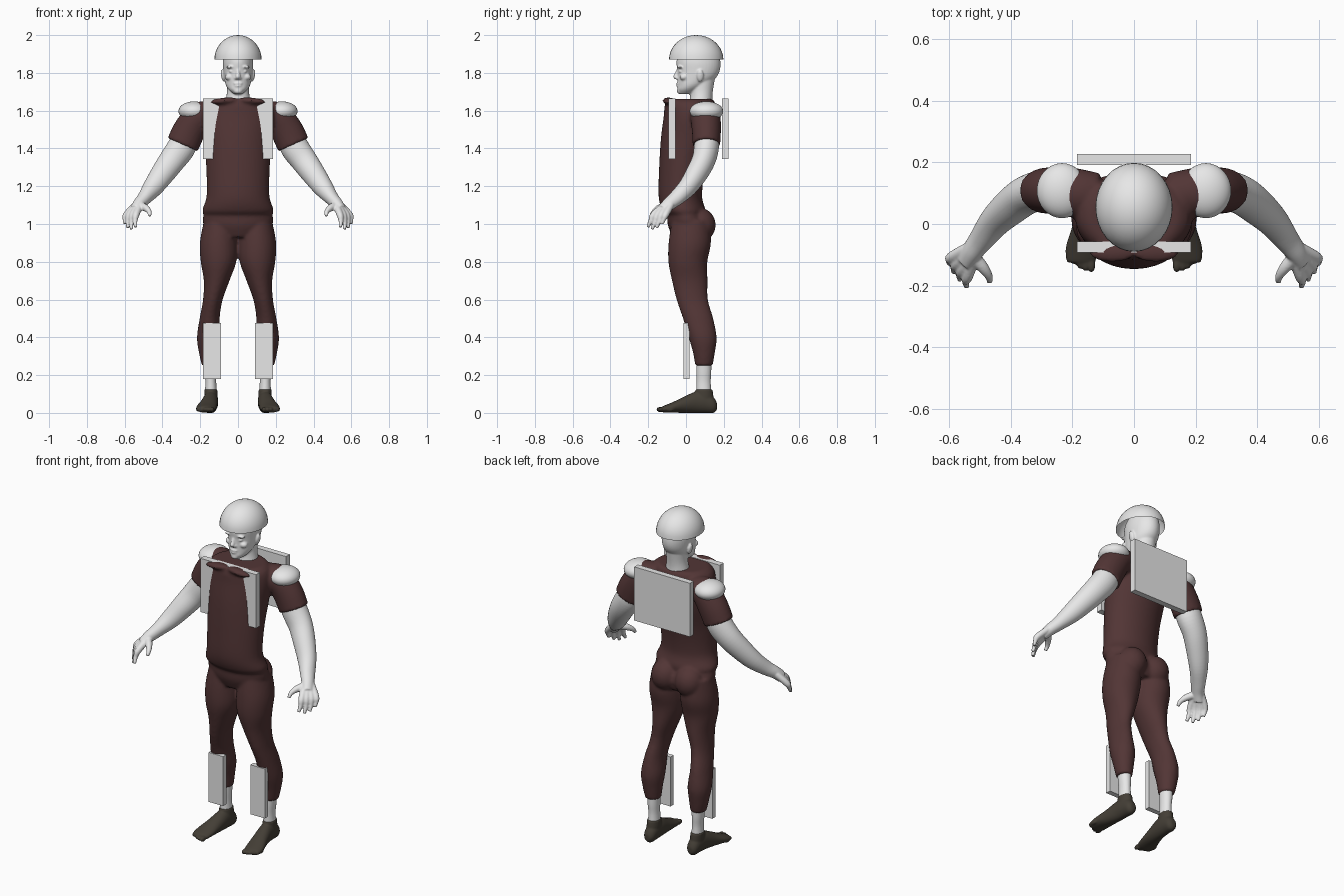
import bpy, bmesh, math
from mathutils import Vector, Matrix


def material(name, rgb):
    m = bpy.data.materials.new(name)
    m.diffuse_color = (*rgb, 1)
    return m


PALE = material("pale_grey", (0.8, 0.8, 0.8))
MAROON = material("dark_maroon", (0.085, 0.036, 0.036))
BROWN = material("shoe_brown", (0.058, 0.049, 0.037))


def spline(a, b, c, d, t):
    return 0.5 * (2 * b + (c - a) * t + (2 * a - 5 * b + 4 * c - d) * t * t
                  + (3 * b - a - 3 * c + d) * t ** 3)


def loft(bm, secs, axis=None, ref=(0, 1, 0), n=32, sub=5, side=1):
    """Smooth closed tube through sections (x, y, z, radius_u, radius_v)."""
    pts = []
    for i in range(len(secs) - 1):
        q = [secs[max(0, min(len(secs) - 1, i + k))] for k in (-1, 0, 1, 2)]
        for j in range(sub):
            pts.append([spline(*v, j / sub) for v in zip(*q)])
    pts.append(list(secs[-1]))
    rings = []
    for i, p in enumerate(pts):
        c = Vector(p[:3])
        if axis:
            t = Vector(axis)
        else:
            t = Vector(pts[min(i + 1, len(pts) - 1)][:3]) - Vector(pts[max(i - 1, 0)][:3])
            t.normalize()
        u = Vector(ref).cross(t).normalized()
        v = t.cross(u)
        ring = []
        for k in range(n):
            a = 2 * math.pi * k / n
            w = c + u * p[3] * math.cos(a) + v * p[4] * math.sin(a)
            ring.append(bm.verts.new((w.x * side, w.y, w.z)))
        rings.append(ring)
    for r, s in zip(rings, rings[1:]):
        for k in range(n):
            bm.faces.new((r[k], r[(k + 1) % n], s[(k + 1) % n], s[k]))
    bm.faces.new(rings[0])
    bm.faces.new(rings[-1])


def blob(bm, c, r, tilt=0):
    m = Matrix.Translation(c) @ Matrix.Rotation(tilt, 4, 'Y') @ Matrix.Diagonal((*r, 1))
    bmesh.ops.create_uvsphere(bm, u_segments=32, v_segments=20, radius=1, matrix=m)


def finish(bm, name, mat, voxel=0, smooth=3):
    """Turn a bmesh into an object; a voxel size fuses overlapping volumes."""
    bmesh.ops.recalc_face_normals(bm, faces=bm.faces)
    me = bpy.data.meshes.new(name)
    bm.to_mesh(me)
    bm.free()
    ob = bpy.data.objects.new(name, me)
    bpy.context.collection.objects.link(ob)
    if voxel:
        rm = ob.modifiers.new("fuse", 'REMESH')
        rm.mode, rm.voxel_size = 'VOXEL', voxel
        sm = ob.modifiers.new("soften", 'SMOOTH')
        sm.factor, sm.iterations = 0.5, smooth
        dg = bpy.context.evaluated_depsgraph_get()
        me = bpy.data.meshes.new_from_object(ob.evaluated_get(dg))
        ob.modifiers.clear()
        ob.data = me
    me.materials.clear()
    me.materials.append(mat)
    for f in me.polygons:
        f.use_smooth = True
    return ob


def box(name, lo, hi):
    bm = bmesh.new()
    lo, hi = Vector(lo), Vector(hi)
    bmesh.ops.create_cube(bm, size=1, matrix=Matrix.Translation((lo + hi) / 2)
                          @ Matrix.Diagonal((*(hi - lo), 1)))
    ob = finish(bm, name, PALE)
    for f in ob.data.polygons:
        f.use_smooth = False


UP = (0, 0, 1)

# Suit: tunic, trousers and short sleeves
bm = bmesh.new()
loft(bm, [(0, 0, 1.045, .178, .10), (0, -.012, 1.075, .188, .115), (0, -.03, 1.15, .166, .115),
          (0, -.02, 1.3, .168, .122), (0, .005, 1.45, .178, .138), (0, .02, 1.57, .19, .138),
          (0, .022, 1.635, .178, .133), (0, .025, 1.662, .145, .115)], UP, n=48)
loft(bm, [(0, .02, .93, .13, .09), (0, .015, .99, .18, .11), (0, 0, 1.05, .183, .1),
          (0, -.01, 1.1, .16, .09)], UP, n=48)
for s in (1, -1):
    loft(bm, [(.095, .025, 1.02, .085, .1), (.102, .02, .9, .1, .112), (.103, .01, .8, .094, .103),
              (.113, .02, .7, .068, .094), (.133, .033, .6, .052, .083), (.15, .064, .5, .053, .08),
              (.154, .088, .4, .063, .074), (.153, .095, .32, .054, .058),
              (.149, .095, .25, .042, .046)], UP, side=s)
    blob(bm, (s * .078, .072, .995), (.082, .085, .09))
    loft(bm, [(.12, .09, 1.585, .06, .075), (.2, .102, 1.57, .078, .08), (.255, .108, 1.5, .086, .077),
              (.293, .108, 1.42, .087, .073)], side=s)
    # rolled collar
    blob(bm, (s * .07, -.092, 1.652), (.075, .032, .017), s * .08)
finish(bm, "suit", MAROON, .0095, 2)

# Body: head, neck, arms, hands and ankles
bm = bmesh.new()
loft(bm, [(0, .075, 1.6, .075, .07), (0, .08, 1.66, .064, .06), (0, .083, 1.71, .058, .06),
          (0, .085, 1.78, .06, .07)], UP)
loft(bm, [(0, -.002, 1.688, .022, .034), (0, .012, 1.71, .048, .058), (0, .032, 1.735, .064, .076),
          (0, .055, 1.77, .073, .1), (0, .066, 1.81, .078, .112), (0, .066, 1.86, .08, .116),
          (0, .066, 1.91, .071, .102), (0, .066, 1.95, .045, .065), (0, .066, 1.965, .01, .015)],
     UP, n=40)
# nose, lips and chin
loft(bm, [(0, -.036, 1.822, .009, .012), (0, -.046, 1.80, .010, .012), (0, -.055, 1.78, .013, .013),
          (0, -.048, 1.766, .012, .010)], UP, n=16)
blob(bm, (0, -.036, 1.744), (.026, .015, .007))
blob(bm, (0, -.036, 1.731), (.022, .015, .007))
blob(bm, (0, -.03, 1.704), (.024, .018, .016))
for s in (1, -1):
    # nostril, brow, eye, cheek and ear
    blob(bm, (s * .012, -.042, 1.772), (.009, .012, .008))
    blob(bm, (s * .034, -.030, 1.832), (.029, .016, .008), s * .1)
    blob(bm, (s * .033, -.026, 1.808), (.015, .013, .007))
    blob(bm, (s * .045, -.012, 1.778), (.024, .022, .018))
    blob(bm, (s * .079, .075, 1.785), (.011, .018, .032), s * .2)
    # arm
    loft(bm, [(.265, .11, 1.48, .07, .062), (.3, .108, 1.405, .075, .066), (.35, .092, 1.335, .07, .062),
              (.4, .055, 1.265, .063, .058), (.45, .008, 1.195, .053, .05),
              (.495, -.05, 1.138, .038, .042), (.525, -.09, 1.105, .032, .036),
              (.548, -.118, 1.075, .026, .036)], side=s)
    # fingers, spread from the wrist outward, pinky to index
    tips = [(.598, -.128, 1.0), (.583, -.156, .98), (.564, -.18, .972), (.542, -.203, .983)]
    for k, (x, y, z) in enumerate(tips):
        o = k - 1.5
        kn = (.565 - .017 * o, -.139 - .021 * o, 1.05)
        loft(bm, [(.53 - .008 * o, -.095 - .01 * o, 1.1, .019, .019), (*kn, .018, .018),
                  ((kn[0] + x) / 2 + .004, (kn[1] + y) / 2, (kn[2] + z) / 2, .0125, .0125),
                  (x, y, z, .009, .009)], n=14, side=s)
    # thumb
    loft(bm, [(.525, -.1, 1.1, .022, .022), (.49, -.14, 1.085, .019, .019),
              (.47, -.17, 1.065, .013, .013), (.468, -.188, 1.043, .009, .009)], n=14, side=s)
    # ankle
    loft(bm, [(.148, .094, .29, .036, .04), (.146, .094, .22, .032, .04), (.144, .093, .16, .029, .038),
              (.143, .095, .08, .034, .042)], UP, side=s)
finish(bm, "body", PALE, .005, 2)

# Shoes with toes
bm = bmesh.new()
for s in (1, -1):
    loft(bm, [(.142, .164, .035, .016, .018), (.142, .145, .042, .032, .042), (.143, .1, .056, .038, .056),
              (.146, .05, .056, .041, .056), (.155, -.01, .043, .046, .043), (.167, -.07, .029, .053, .028),
              (.171, -.11, .021, .05, .02), (.172, -.125, .019, .044, .015)],
         (0, 1, 0), UP, side=s)
    loft(bm, [(.143, .09, .05, .036, .055), (.143, .095, .09, .036, .05), (.144, .095, .125, .034, .045)],
         UP, side=s)
    for k in range(5):
        blob(bm, (s * (.138 + .0185 * k), -.132 + .004 * k * k * .7, .018),
             (.013 - .0008 * k, .025, .015 - .001 * k))
finish(bm, "shoes", BROWN, .0055, 2)

# Helmet: open half ellipsoid
bm = bmesh.new()
blob(bm, (0, .054, 1.87), (.125, .144, .13))
bmesh.ops.delete(bm, geom=[v for v in bm.verts if v.co.z < 1.869], context='VERTS')
finish(bm, "helmet", PALE)

# Shoulder pads
for s, side in ((1, "left"), (-1, "right")):
    bm = bmesh.new()
    blob(bm, (s * .233, .108, 1.597), (.082, .089, .052))
    finish(bm, side + "_shoulder_pad", PALE)
    box(side + "_shin_plate", (s * .138 - .048, -.012, .18), (s * .138 + .048, .018, .475))

# Chest and back plates
box("chest_plate", (-.184, -.092, 1.345), (.184, -.056, 1.665))
box("back_plate", (-.184, .191, 1.345), (.184, .226, 1.665))
